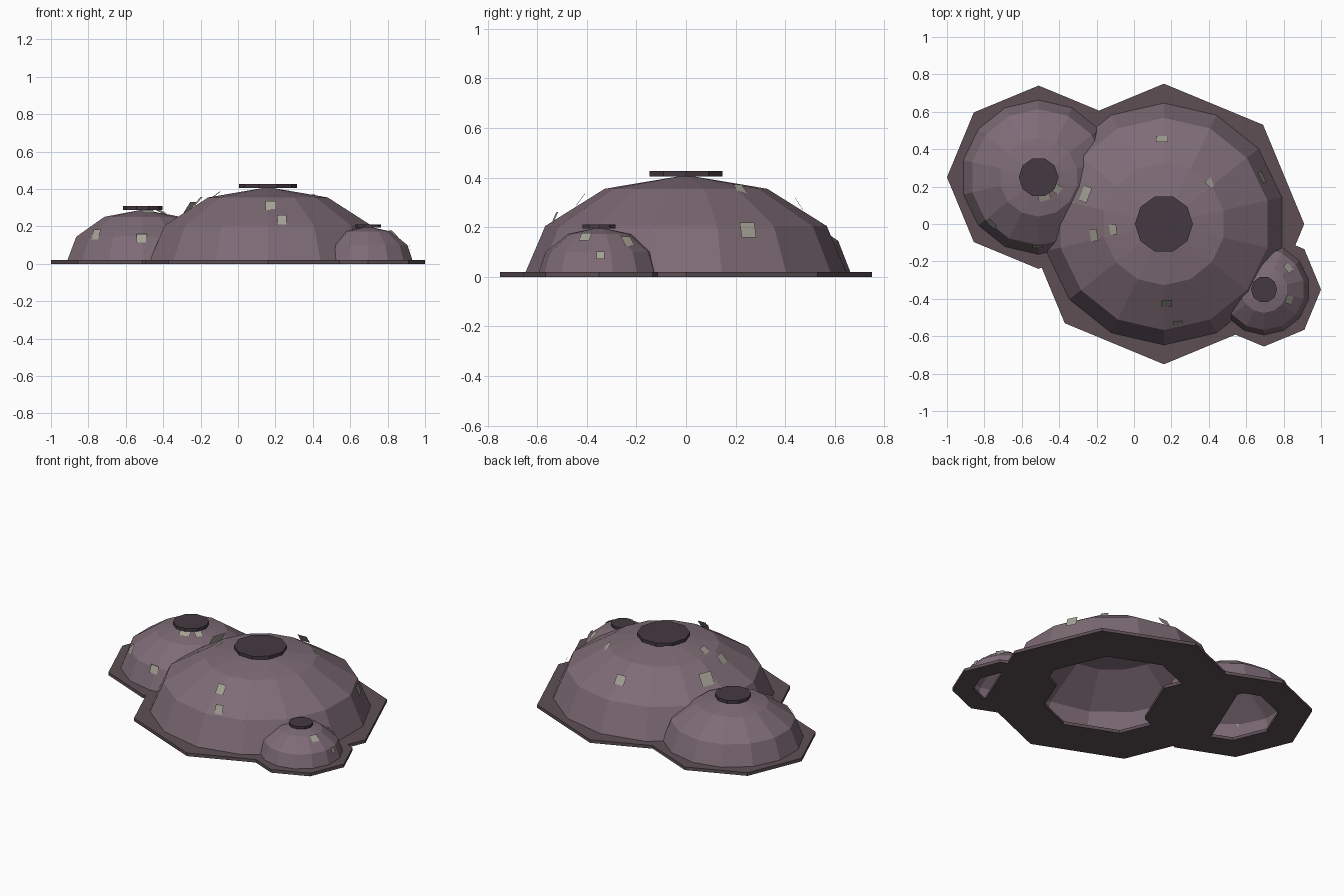
import bpy, bmesh
from math import sin, cos, pi, sqrt
from mathutils import Vector

if "Cube" in bpy.data.objects:
    bpy.data.objects.remove(bpy.data.objects["Cube"])


def material(name, rgb):
    m = bpy.data.materials.new(name)
    m.diffuse_color = (*rgb, 1)
    m.use_nodes = True
    m.node_tree.nodes["Principled BSDF"].inputs["Base Color"].default_value = m.diffuse_color
    return m


SHELL = material("mauve_shell", (0.21, 0.148, 0.18))
RIM = material("dark_rim", (0.11, 0.078, 0.088))
CAP = material("dark_cap", (0.06, 0.042, 0.054))
PATCH = material("pale_patch", (0.38, 0.37, 0.31))


def finish(name, bm, mat, loc):
    me = bpy.data.meshes.new(name)
    bm.to_mesh(me)
    bm.free()
    me.materials.append(mat)
    ob = bpy.data.objects.new(name, me)
    ob.location = loc
    bpy.context.collection.objects.link(ob)
    return ob


def dome(name, x, y, r, h):
    # open upper half of a flattened 14 x 6 sphere
    bm = bmesh.new()
    bmesh.ops.create_uvsphere(bm, u_segments=14, v_segments=6, radius=1)
    bmesh.ops.delete(bm, geom=[v for v in bm.verts if v.co.z < -0.01], context='VERTS')
    bmesh.ops.scale(bm, vec=(r, r, h), verts=bm.verts)
    finish(name, bm, SHELL, (x, y, 0))


def ring(name, x, y, outer, inner, t=0.02, n=8):
    # flat octagonal ring around the foot of a dome
    bm = bmesh.new()
    section = [(outer, 0), (outer, t), (inner, t), (inner, 0)]
    loops = [[bm.verts.new((r * cos(2 * pi * i / n), r * sin(2 * pi * i / n), z))
              for r, z in section] for i in range(n)]
    for i in range(n):
        a, b = loops[i], loops[(i + 1) % n]
        for j in range(4):
            k = (j + 1) % 4
            bm.faces.new((a[j], b[j], b[k], a[k]))
    bmesh.ops.recalc_face_normals(bm, faces=bm.faces)
    finish(name, bm, RIM, (x, y, 0))


def cap(name, x, y, r, z0, z1):
    bm = bmesh.new()
    bmesh.ops.create_cone(bm, cap_ends=True, segments=10, radius1=r, radius2=r, depth=z1 - z0)
    # a corner sits on the x axis
    if max(v.co.x for v in bm.verts) < r * 0.99:
        for v in bm.verts:
            v.co.x, v.co.y = v.co.y, -v.co.x
        bmesh.ops.recalc_face_normals(bm, faces=bm.faces)
    finish(name, bm, CAP, (x, y, (z0 + z1) / 2))


def patch(name, x, y, r, h, px, py, w, l):
    # flat plate on the dome surface, facing away from the dome centre
    dx, dy = px - x, py - y
    z = h * sqrt(max(0, 1 - (dx * dx + dy * dy) / (r * r)))
    bm = bmesh.new()
    bm.faces.new([bm.verts.new((a * w / 2, b * l / 2, 0))
                  for a, b in ((-1, -1), (1, -1), (1, 1), (-1, 1))])
    ob = finish(name, bm, PATCH, (px, py, z))
    ob.rotation_mode = 'QUATERNION'
    ob.rotation_quaternion = Vector((dx, dy, z)).to_track_quat('Z', 'Y')


# name, centre, radius, height, ring radius, cap (radius, bottom, top), patches
DOMES = [
    ("main", 0.16, 0, 0.655, 0.41, 0.75, (0.155, 0.405, 0.426),
     [(0.15, 0.455, 0.065, 0.06), (0.41, 0.22, 0.045, 0.055), (0.685, 0.25, 0.065, 0.062),
      (-0.26, 0.16, 0.085, 0.08), (-0.215, -0.06, 0.065, 0.06), (-0.115, -0.03, 0.055, 0.055),
      (0.175, -0.425, 0.055, 0.06), (0.235, -0.53, 0.05, 0.055)]),
    ("left", -0.51, 0.25, 0.42, 0.29, 0.49, (0.106, 0.288, 0.308),
     [(-0.48, 0.145, 0.065, 0.045), (-0.41, 0.185, 0.045, 0.045),
      (-0.76, 0.0, 0.055, 0.06), (-0.515, -0.12, 0.055, 0.05)]),
    ("small", 0.695, -0.35, 0.25, 0.2, 0.305, (0.07, 0.195, 0.211),
     [(0.825, -0.235, 0.05, 0.05), (0.83, -0.405, 0.045, 0.045), (0.92, -0.345, 0.032, 0.034)]),
]

for name, x, y, r, h, rr, c, patches in DOMES:
    dome(name + "_dome", x, y, r, h)
    ring(name + "_foot_ring", x, y, rr, rr * 0.6)
    cap(name + "_top_cap", x, y, *c)
    for i, p in enumerate(patches):
        patch(f"{name}_patch_{i + 1}", x, y, r, h, *p)
